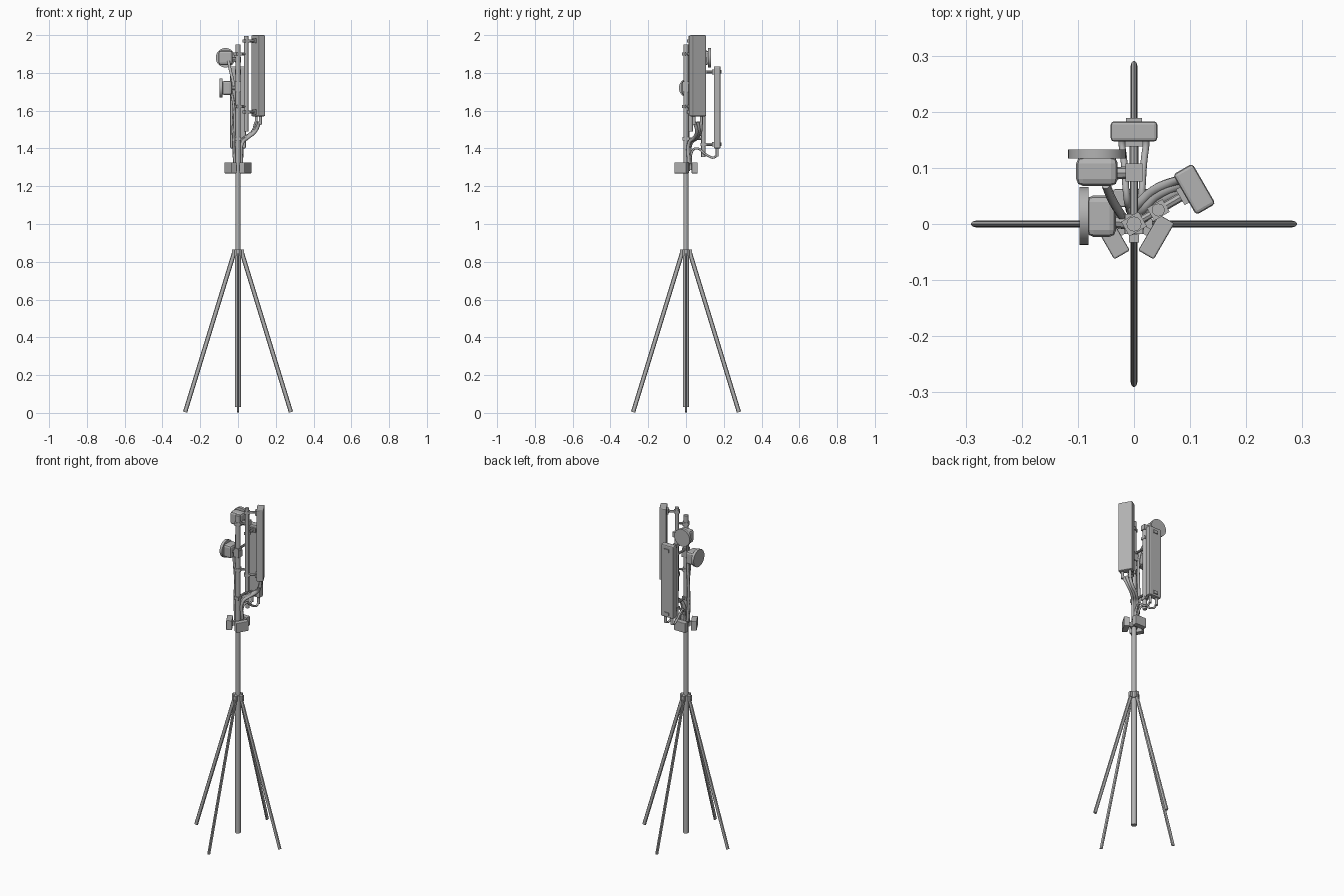
import bpy
from math import radians, cos, sin, pi
from mathutils import Vector, Matrix

if "Cube" in bpy.data.objects:
    bpy.data.objects.remove(bpy.data.objects["Cube"], do_unlink=True)

metal = bpy.data.materials.new("grey metal")
metal.use_nodes = True
GREY = (0.45, 0.45, 0.45, 1)
metal.diffuse_color = GREY
metal.node_tree.nodes["Principled BSDF"].inputs["Base Color"].default_value = GREY


def polar(angle, radial, side, z):
    """Point at a compass angle (degrees) around the mast."""
    a = radians(angle)
    return Vector((radial * cos(a) - side * sin(a), radial * sin(a) + side * cos(a), z))


def box(name, centre, size, angle=0, bevel=0.0):
    """Box whose x size points along the angle."""
    bpy.ops.mesh.primitive_cube_add(size=1, location=centre)
    ob = bpy.context.object
    ob.name = name
    ob.data.transform(Matrix.Diagonal((*size, 1)))
    ob.rotation_euler.z = radians(angle)
    ob.data.materials.append(metal)
    if bevel:
        mod = ob.modifiers.new("rounded edges", 'BEVEL')
        mod.width = bevel
        mod.segments = 2
    return ob


def rod(name, start, end, radius, sides=12, squash=1.0):
    """Straight bar between two points; squash flattens it sideways."""
    start, end = Vector(start), Vector(end)
    axis = end - start
    bpy.ops.mesh.primitive_cylinder_add(vertices=sides, radius=radius, depth=axis.length,
                                        location=(start + end) / 2)
    ob = bpy.context.object
    ob.name = name
    ob.data.transform(Matrix.Diagonal((squash, 1, 1, 1)))
    ob.rotation_euler = axis.to_track_quat('Z', 'Y').to_euler()
    ob.data.materials.append(metal)
    bpy.ops.object.shade_smooth_by_angle(angle=radians(40))
    return ob


def cable(name, points, radius):
    """Smooth round cable through a few points."""
    data = bpy.data.curves.new(name, 'CURVE')
    data.dimensions = '3D'
    data.bevel_depth = radius
    data.bevel_resolution = 2
    data.resolution_u = 6
    data.use_fill_caps = True
    spline = data.splines.new('BEZIER')
    spline.bezier_points.add(len(points) - 1)
    for bp, p in zip(spline.bezier_points, points):
        bp.co = p
        bp.handle_left_type = bp.handle_right_type = 'AUTO'
    data.materials.append(metal)
    bpy.context.collection.objects.link(bpy.data.objects.new(name, data))


# Mast
rod("lower_mast", (0, 0, 0.03), (0, 0, 0.86), 0.016)
rod("upper_mast", (0, 0, 0.85), (0, 0, 1.95), 0.0135)

# Tripod collar and four splayed legs
rod("leg_collar", (0, 0, 0.83), (0, 0, 0.865), 0.021)
for i in range(4):
    a = i * 90
    box(f"leg_hinge_{i}", polar(a, 0.02, 0, 0.848), (0.026, 0.018, 0.034), a)
    leg = rod(f"leg_{i}", polar(a, 0.02, 0, 0.85), polar(a, 0.28, 0, 0.004), 0.0115, 8)
    # flatten each leg across its swing direction
    leg.data.transform(Matrix.Diagonal((1, 0.55, 1, 1) if i % 2 == 0 else (0.55, 1, 1, 1)))
    leg.rotation_euler = (0, radians(180 - 17.1), radians(a))
    leg.data.transform(Matrix.Diagonal((1, 1, 1, 1) if i % 2 == 0 else (1 / 0.55, 0.55, 1, 1)))

# Ring of three equipment boxes
rod("box_ring_clamp", (0, 0, 1.28), (0, 0, 1.312), 0.02)
for i, a in enumerate((-30, 90, 210)):
    box(f"equipment_box_{i}", polar(a, 0.046, 0, 1.297), (0.032, 0.074, 0.058), a, 0.003)
    box(f"box_bracket_{i}", polar(a, 0.023, 0, 1.297), (0.026, 0.014, 0.024), a)

# Panel antennas: angle, panel radius, thickness, pipe radius, panel bottom and top, pipe bottom and top
for side, a, r, thick, pipe, low, high, p_low, p_high in (
        ("left", 30, 0.124, 0.040, 0.050, 1.57, 2.0, 1.49, 1.995),
        ("back", 90, 0.165, 0.036, 0.092, 1.40, 1.835, 1.355, 1.88)):
    box(f"{side}_panel", polar(a, r, 0, (low + high) / 2), (thick, 0.083, high - low), a, 0.006)
    rod(f"{side}_mount_pipe", polar(a, pipe, 0, p_low), polar(a, pipe, 0, p_high), 0.0115)
    for end, z in (("lower", low + 0.022), ("upper", high - 0.03)):
        inner = r - thick / 2
        rod(f"{side}_{end}_panel_arm", polar(a, pipe, 0, z), polar(a, inner, 0, z), 0.008, 8)
        box(f"{side}_{end}_panel_plate", polar(a, inner - 0.004, 0, z), (0.01, 0.032, 0.026), a)
        box(f"{side}_{end}_pipe_clamp", polar(a, pipe, 0, z), (0.032, 0.026, 0.016), a)
        # arm from the mast to the pipe
        z2 = min(z + (0.03 if end == "lower" else -0.06), 1.9)
        rod(f"{side}_{end}_mast_arm", polar(a, 0, 0, z2), polar(a, pipe, 0, z2), 0.007, 8)
        box(f"{side}_{end}_mast_clamp", polar(a, 0, 0, z2), (0.036, 0.03, 0.018), a)
        if side == "back":
            box(f"{side}_{end}_face_tab", polar(a, r + thick / 2 + 0.002, 0, z), (0.007, 0.028, 0.018), a)
    for j, s in enumerate((-0.022, 0.022)):
        rod(f"{side}_connector_{j}", polar(a, r, s, low - 0.043), polar(a, r, s, low + 0.01), 0.008, 10)

# Feeder cables from the left panel, sweeping in to the mast
for j, s in enumerate((-0.012, 0, 0.012)):
    cable(f"left_feeder_{j}", [polar(30, 0.122, s * 1.6, 1.54), polar(34, 0.108, s + 0.008, 1.49),
                               polar(45, 0.065, s + 0.006, 1.455), polar(60, 0.026, s, 1.43),
                               polar(60, 0.022, s * 0.7, 1.32)], 0.009)
# Feeder cables from the back panel
for j, s in enumerate((-0.022, 0.022)):
    cable(f"back_feeder_{j}", [polar(90, 0.165, s, 1.37), polar(90, 0.148, s, 1.352),
                               polar(90, 0.11, s * 0.8, 1.365), polar(90, 0.05, s * 0.6, 1.40),
                               polar(90, 0.025, s * 0.4, 1.36), polar(90, 0.025, s * 0.4, 1.31)], 0.006)

# Round dishes: facing angle, body centre, height
for name, a, x, y, z in (("back_dish", 90, -0.066, 0.094, 1.88),
                         ("right_dish", 180, -0.058, 0.014, 1.72)):
    centre = Vector((x, y, z))
    out = polar(a, 1, 0, 0)
    box(f"{name}_body", centre, (0.052, 0.074, 0.076), a, 0.012)
    rod(f"{name}_rim", centre + out * 0.023, centre + out * 0.039, 0.0515, 32)
rod("back_dish_arm", (-0.045, 0.09, 1.87), (0, 0.092, 1.87), 0.011, 8)
box("back_dish_clamp", (0, 0.092, 1.87), (0.03, 0.032, 0.03))
rod("right_dish_arm", (-0.04, 0.005, 1.72), (0, 0, 1.72), 0.011, 8)
box("right_dish_clamp", (0, 0, 1.72), (0.034, 0.036, 0.04))

# Dish cables running down the mast
cable("back_dish_cable", [(-0.05, 0.07, 1.86), (-0.04, 0.045, 1.81), (-0.024, 0.018, 1.74),
                          (-0.022, 0.012, 1.6), (-0.026, 0.012, 1.5), (-0.018, 0.012, 1.31)], 0.008)
cable("right_dish_cable", [(-0.036, 0.01, 1.70), (-0.026, 0.0, 1.65), (-0.018, 0.0, 1.55),
                           (-0.022, 0.0, 1.45), (-0.018, 0.0, 1.31)], 0.007)
